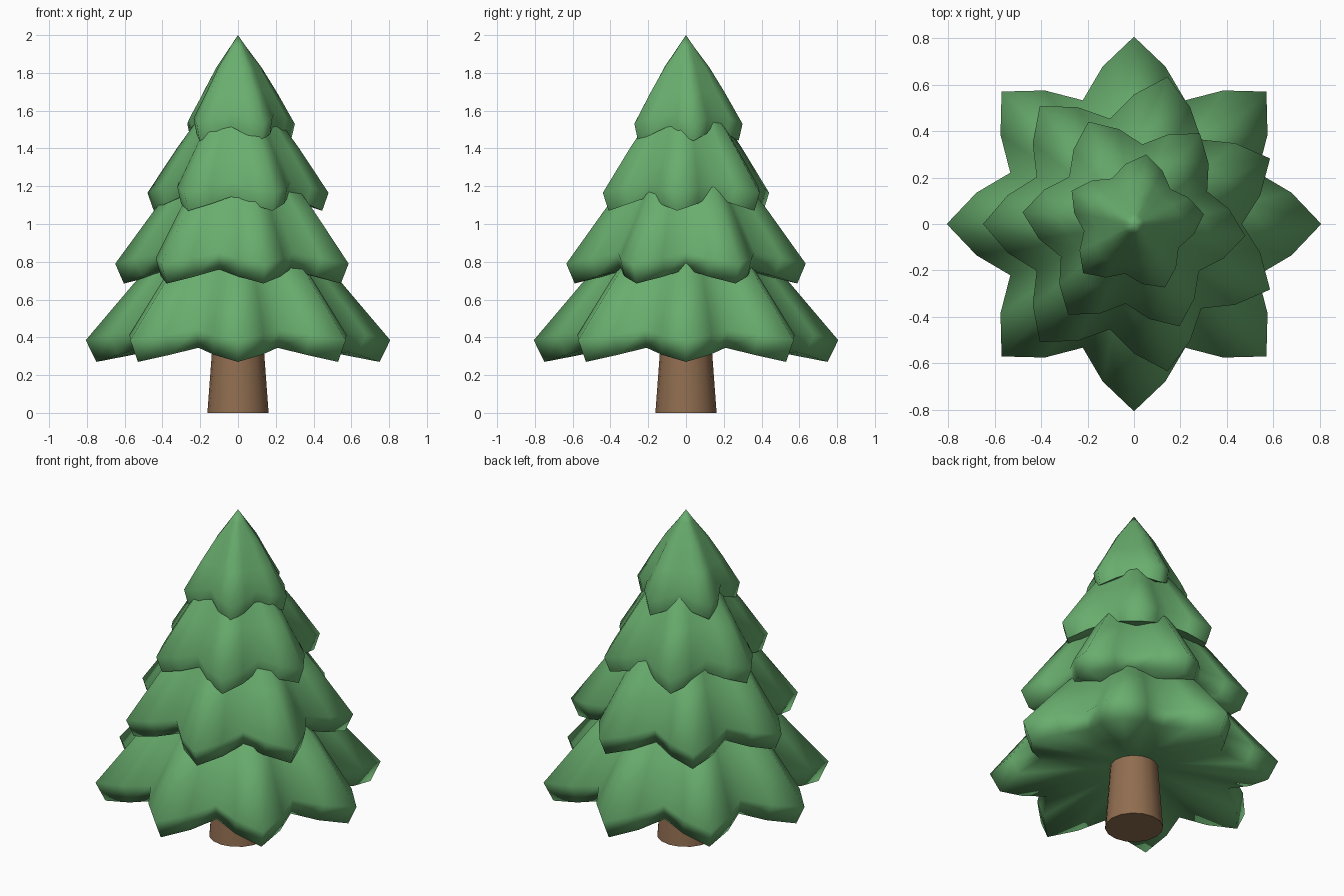
import bpy, bmesh
from math import cos, sin, pi, radians

cube = bpy.data.objects.get("Cube")
if cube:
    bpy.data.objects.remove(cube)


def material(name, color):
    mat = bpy.data.materials.new(name)
    mat.use_nodes = True
    mat.diffuse_color = color
    mat.node_tree.nodes["Principled BSDF"].inputs["Base Color"].default_value = color
    return mat


needle_green = material("needle_green", (0.14, 0.42, 0.155, 1))
bark_brown = material("bark_brown", (0.28, 0.155, 0.08, 1))


def revolve(name, columns, rings, bottom_z, top_z, mat, smooth_angle):
    """Skin rings, given as functions of angle -> (radius, z), and close both ends with a fan."""
    bm = bmesh.new()
    angles = [2 * pi * i / columns for i in range(columns)]
    loops = []
    for ring in rings:
        loop = []
        for a in angles:
            r, z = ring(a)
            loop.append(bm.verts.new((r * cos(a), r * sin(a), z)))
        loops.append(loop)
    bottom = bm.verts.new((0, 0, bottom_z))
    top = bm.verts.new((0, 0, top_z))
    for i in range(columns):
        j = (i + 1) % columns
        bm.faces.new((bottom, loops[0][j], loops[0][i]))
        bm.faces.new((top, loops[-1][i], loops[-1][j]))
        for low, high in zip(loops, loops[1:]):
            bm.faces.new((low[i], low[j], high[j], high[i]))
    bmesh.ops.recalc_face_normals(bm, faces=bm.faces)
    mesh = bpy.data.meshes.new(name)
    bm.to_mesh(mesh)
    bm.free()
    mesh.materials.append(mat)
    obj = bpy.data.objects.new(name, mesh)
    bpy.context.collection.objects.link(obj)
    bpy.ops.object.select_all(action="DESELECT")
    obj.select_set(True)
    bpy.context.view_layer.objects.active = obj
    bpy.ops.object.shade_smooth_by_angle(angle=radians(smooth_angle))
    return obj


def tier(name, lobes, turn, radius, low, wide, apex):
    """One lobed skirt of branches; lobe depth fades towards the apex."""
    def ring(scale, depth, z, lift):
        def at(a):
            valley = (1 - cos(lobes * a)) / 2
            return radius * scale * (1 - depth * valley), z + lift * valley
        return at

    height = apex - wide
    rings = [ring(0.2, 0.0, low + 0.115, 0),      # hollow underside
             ring(0.93, 0.27, low, 0.075),        # lower rim
             ring(1.0, 0.285, wide, 0.06)]        # widest rim
    # slope of the branches: radius share, lobe depth, height share
    for scale, depth, share in ((0.68, 0.22, 0.36), (0.41, 0.15, 0.64), (0.14, 0.06, 0.87)):
        rings.append(ring(scale, depth, wide + height * share, 0))
    obj = revolve(name, lobes * 4, rings, low + 0.125, apex, needle_green, 80)
    obj.rotation_euler.z = radians(turn)


# Trunk
revolve("trunk", 16, [lambda a: (0.162, 0), lambda a: (0.125, 0.5)], 0, 0.5, bark_brown, 40)

# Branch tiers, from the ground up
tier("bottom_branches", 8, 0, 0.806, 0.27, 0.385, 1.23)
tier("lower_branches", 7, 180, 0.65, 0.685, 0.79, 1.58)
tier("upper_branches", 6, 54, 0.482, 1.07, 1.165, 1.81)
tier("top_branches", 5, 8, 0.304, 1.44, 1.53, 2.0)
